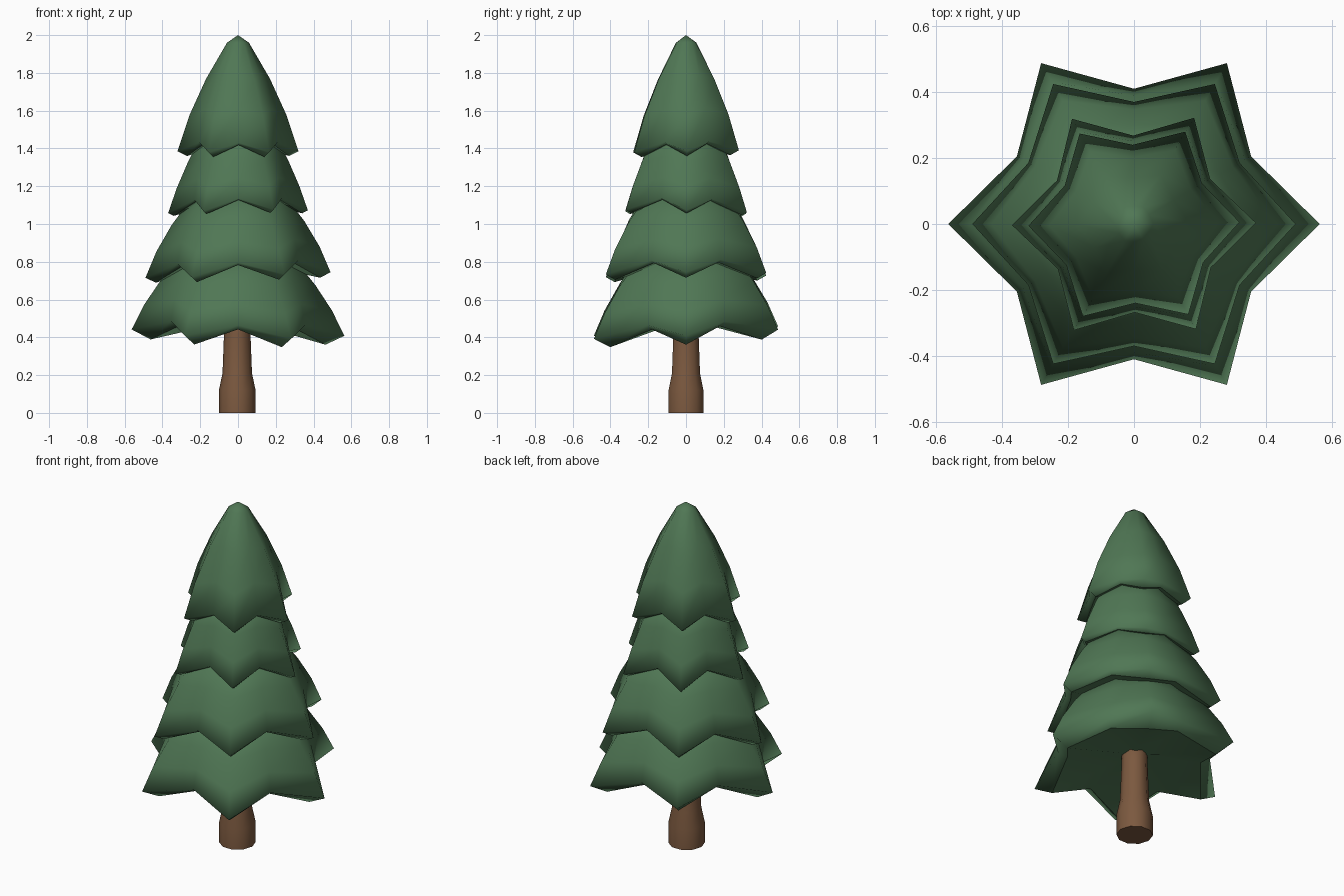
import bpy, bmesh
from math import sin, cos, radians

cube = bpy.data.objects.get("Cube")
if cube:
    bpy.data.objects.remove(cube)


def make_material(name, rgb):
    mat = bpy.data.materials.new(name)
    mat.use_nodes = True
    mat.diffuse_color = (*rgb, 1)
    mat.node_tree.nodes["Principled BSDF"].inputs["Base Color"].default_value = (*rgb, 1)
    return mat


def loft(name, rings, bottom, top, mat, sharp_ring):
    """Skin a stack of point rings, closed by a centre point at each end."""
    bm = bmesh.new()
    loops = [[bm.verts.new(p) for p in ring] for ring in rings]
    low, high = bm.verts.new(bottom), bm.verts.new(top)
    n = len(rings[0])
    for i in range(n):
        j = (i + 1) % n
        for a, b in zip(loops, loops[1:]):
            bm.faces.new((a[i], a[j], b[j], b[i]))
        bm.faces.new((low, loops[0][j], loops[0][i]))
        bm.faces.new((high, loops[-1][i], loops[-1][j]))
    for face in bm.faces:
        face.smooth = True
    # Crisp edge around the underside
    for i in range(n):
        edge = bm.edges.get((loops[sharp_ring][i], loops[sharp_ring][(i + 1) % n]))
        edge.smooth = False
    mesh = bpy.data.meshes.new(name)
    bm.to_mesh(mesh)
    bm.free()
    mesh.materials.append(mat)
    obj = bpy.data.objects.new(name, mesh)
    bpy.context.collection.objects.link(obj)


def star(tip, valley, turn, tilt):
    """Six-pointed ring; tip and valley are (radius, height)."""
    points = []
    for k in range(12):
        r, z = valley if k % 2 else tip
        angle = radians(30 * k + turn)
        x, y = r * cos(angle), r * sin(angle)
        points.append((x, y, z + tilt[0] * x + tilt[1] * y))
    return points


def slope(rim, top, s, bulge):
    """Point on the convex side of a tier, from its rim (0) to its top (1)."""
    r = rim[0] + (top[0] - rim[0]) * s + 4 * bulge * s * (1 - s)
    return r, rim[1] + (top[1] - rim[1]) * s


def tier(name, tip, valley, top, peak, lip, bulge, turn, tilt):
    # Lower lip, tucked in under the rim
    rings = [star((tip[0] - lip, tip[1] - lip / 2),
                  (valley[0] - lip / 2, valley[1] - lip / 4), turn, tilt)]
    # Curved side, fading from a star to a near circle
    valley_top = (top[0] * 0.93, top[1])
    for step in range(4):
        s = step / 3
        rings.append(star(slope(tip, top, s, bulge),
                          slope(valley, valley_top, s, bulge), turn, tilt))
    loft(name, rings, (0, 0, valley[1] + 0.01), (0, 0, peak), green, 0)


green = make_material("needle green", (0.08, 0.185, 0.09))
brown = make_material("bark brown", (0.2, 0.1, 0.05))

# Foliage tiers, from the ground up
tier("bottom_foliage", (0.563, 0.425), (0.41, 0.485), (0.3, 0.82), 0.84,
     0.1, 0.025, 0, (-0.03, 0.05))
tier("lower_foliage", (0.49, 0.73), (0.37, 0.8), (0.25, 1.14), 1.16,
     0.055, 0.025, 0, (0.03, 0.01))
tier("upper_foliage", (0.37, 1.065), (0.268, 1.13), (0.2, 1.46), 1.48,
     0.03, 0.012, 0.5, (0.02, -0.02))
tier("top_foliage", (0.32, 1.385), (0.24, 1.435), (0.058, 1.96), 2.0,
     0.05, 0.027, 1, (0, 0.02))

# Trunk with a flared foot
profile = [(0.097, 0), (0.097, 0.12), (0.078, 0.21), (0.07, 0.42), (0.068, 0.6)]
sides = 10
trunk_rings = [[(r * cos(radians(360 * k / sides)) - 0.004,
                 r * sin(radians(360 * k / sides)), z) for k in range(sides)]
               for r, z in profile]
loft("trunk", trunk_rings, (-0.004, 0, 0), (-0.004, 0, 0.6), brown, 0)
